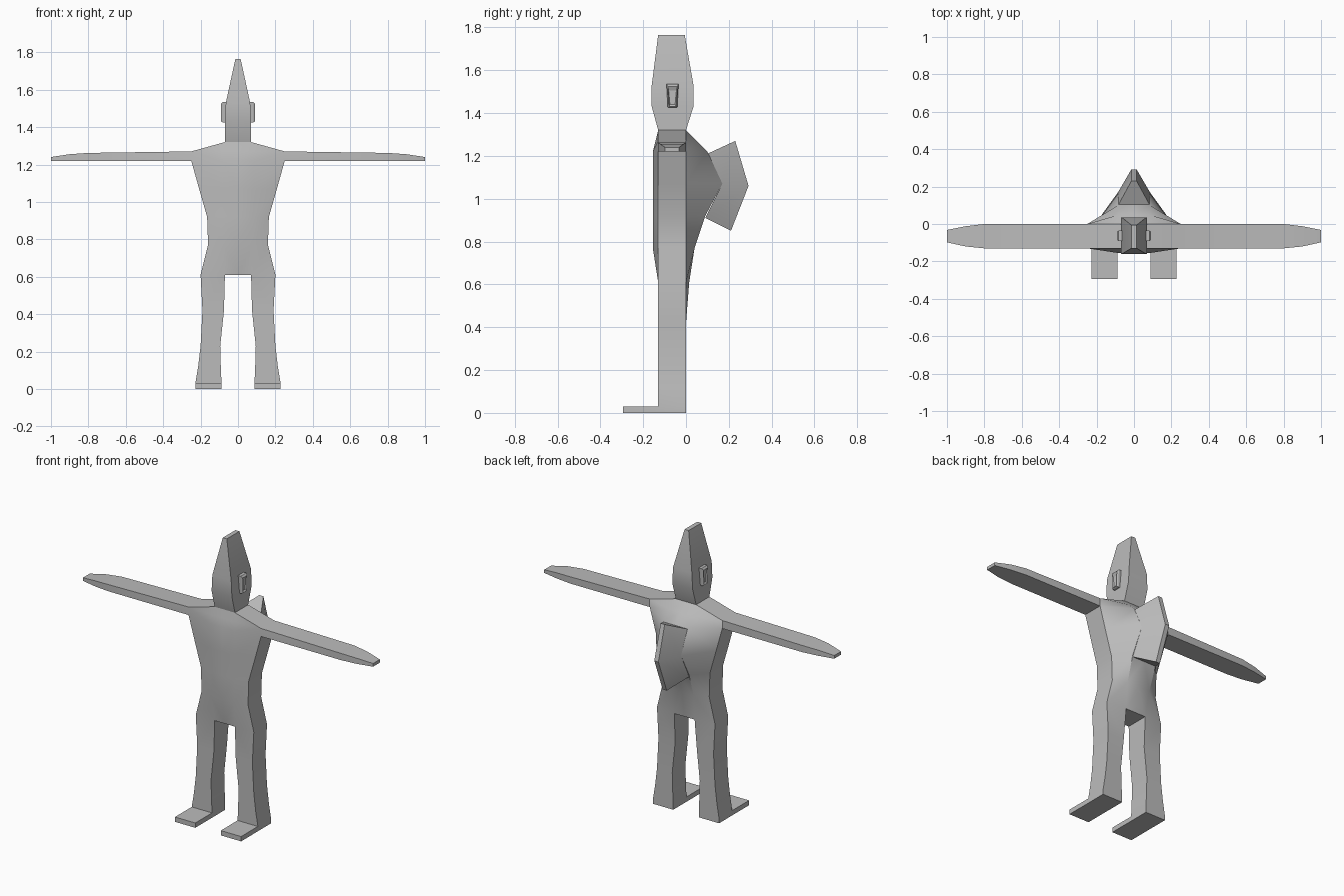
import bpy, bmesh, math
from mathutils import Matrix

if "Cube" in bpy.data.objects:
    bpy.data.objects.remove(bpy.data.objects["Cube"])

GREY = (0.50, 0.50, 0.50, 1)
mat = bpy.data.materials.new("plain grey")
mat.use_nodes = True
mat.diffuse_color = GREY
mat.node_tree.nodes["Principled BSDF"].inputs["Base Color"].default_value = GREY


def loft(bm, rings, closed=True, caps=(False, False), skip=()):
    """Bridge successive rings of points; skip holds (row, column) gaps."""
    rows = [[bm.verts.new(p) for p in ring] for ring in rings]
    n = len(rows[0])
    for r in range(len(rows) - 1):
        for i in range(n if closed else n - 1):
            if (r, i) not in skip:
                j = (i + 1) % n
                bm.faces.new((rows[r][i], rows[r][j], rows[r + 1][j], rows[r + 1][i]))
    for wanted, row in zip(caps, (rows[0], rows[-1])):
        if wanted:
            bm.faces.new(row)


def finish(name, bm, angle=30):
    """Mirror the left half to the right and turn it into an object."""
    bmesh.ops.remove_doubles(bm, verts=bm.verts, dist=0.0005)
    bmesh.ops.mirror(bm, geom=bm.verts[:] + bm.edges[:] + bm.faces[:],
                     matrix=Matrix(), merge_dist=0.0005, axis='X')
    bmesh.ops.remove_doubles(bm, verts=bm.verts, dist=0.0005)
    bmesh.ops.recalc_face_normals(bm, faces=bm.faces)
    mesh = bpy.data.meshes.new(name)
    bm.to_mesh(mesh)
    bm.free()
    mesh.materials.append(mat)
    obj = bpy.data.objects.new(name, mesh)
    bpy.context.collection.objects.link(obj)
    bpy.ops.object.select_all(action='DESELECT')
    obj.select_set(True)
    bpy.context.view_layer.objects.active = obj
    bpy.ops.object.shade_smooth_by_angle(angle=math.radians(angle))
    return obj


F, B = -0.13, 0.0    # front and back of the flat body slab

# Body: torso with a humped back (height, half width, ridge x, chest y, hump y)
body = bmesh.new()
torso = [(0.61, 0.20, 0.07, F, 0.015), (0.77, 0.16, 0.08, -0.155, 0.04),
         (0.92, 0.165, 0.085, -0.155, 0.09), (1.07, 0.208, 0.085, -0.155, 0.17),
         (1.22, 0.25, 0.085, -0.155, 0.10), (1.27, 0.25, 0.08, -0.142, 0.05),
         (1.32, 0.07, 0.04, F, B)]
loft(body, [[(0, f, z), (c, f, z), (w, F, z), (w, B, z), (c, h, z), (0, h, z)]
            for z, w, c, f, h in torso],
     closed=False, caps=(False, True), skip={(4, 2)})
body.faces.new([body.verts.new(p) for p in
                ((0, F, 0.61), (0.07, F, 0.61), (0.07, 0.015, 0.61), (0, 0.015, 0.61))])

# Legs (height, inner x, outer x, inner back y)
legs = [(0.61, 0.07, 0.20, 0.015), (0.42, 0.075, 0.19, B), (0.23, 0.095, 0.20, B),
        (0.12, 0.092, 0.213, B), (0.03, 0.088, 0.228, B)]
loft(body, [[(a, F, z), (w, F, z), (w, B, z), (a, h, z)] for z, a, w, h in legs])

# Arms (x, front y, back y, top z)
arms = [(0.25, F, B, 1.27), (0.80, F, B, 1.262), (0.90, -0.12, -0.012, 1.255),
        (1.0, -0.098, -0.032, 1.24)]
loft(body, [[(x, f, 1.22), (x, b, 1.22), (x, b, t), (x, f, t)] for x, f, b, t in arms],
     caps=(False, True))

# Feet, flush with the ankles and reaching forward
loft(body, [[(x, -0.295, 0), (x, F, 0), (x, B, 0), (x, B, 0.03), (x, F, 0.03),
             (x, -0.295, 0.03)] for x in (0.088, 0.228)], caps=(True, True))
top = [f for f in body.faces if len(f.verts) == 4 and
       all(abs(v.co.z - 0.03) < 1e-4 and v.co.y > F - 0.01 for v in f.verts)]
bmesh.ops.delete(body, geom=top, context='FACES_ONLY')
finish("body", body)

# Head (height, half width, front y, back y)
head = bmesh.new()
skull = [(1.32, 0.07, F, B), (1.43, 0.07, -0.16, 0.035), (1.53, 0.065, -0.16, 0.035),
         (1.765, 0.014, F, -0.006)]
loft(head, [[(0, f, z), (w, f, z), (w, b, z), (0, b, z)] for z, w, f, b in skull],
     closed=False, caps=(False, True))
finish("head", head)

# Ears: tapered plates with a sunken middle
ears = bmesh.new()


def ear_ring(x, top, bottom, low, high):
    m = -0.063
    return [(x, m - bottom, low), (x, m + bottom, low), (x, m + top, high), (x, m - top, high)]


loft(ears, [ear_ring(0.06, 0.028, 0.022, 1.425, 1.535),
            ear_ring(0.082, 0.028, 0.022, 1.425, 1.535),
            ear_ring(0.092, 0.022, 0.017, 1.43, 1.525),
            ear_ring(0.084, 0.018, 0.012, 1.44, 1.505)], caps=(False, True))
finish("ears", ears, 20)

# Back fin: wedge narrowing to a bent rear edge (base y, base z, tip y, tip z)
fin = bmesh.new()
sections = [(0.09, 0.91, 0.21, 0.85), (0.17, 1.07, 0.292, 1.06), (0.10, 1.21, 0.23, 1.27)]
loft(fin, [[(0, yb, zb), (0.085, yb, zb), (0.014, yt, zt), (0, yt, zt)]
           for yb, zb, yt, zt in sections], closed=False, caps=(True, True))
finish("back_fin", fin)
